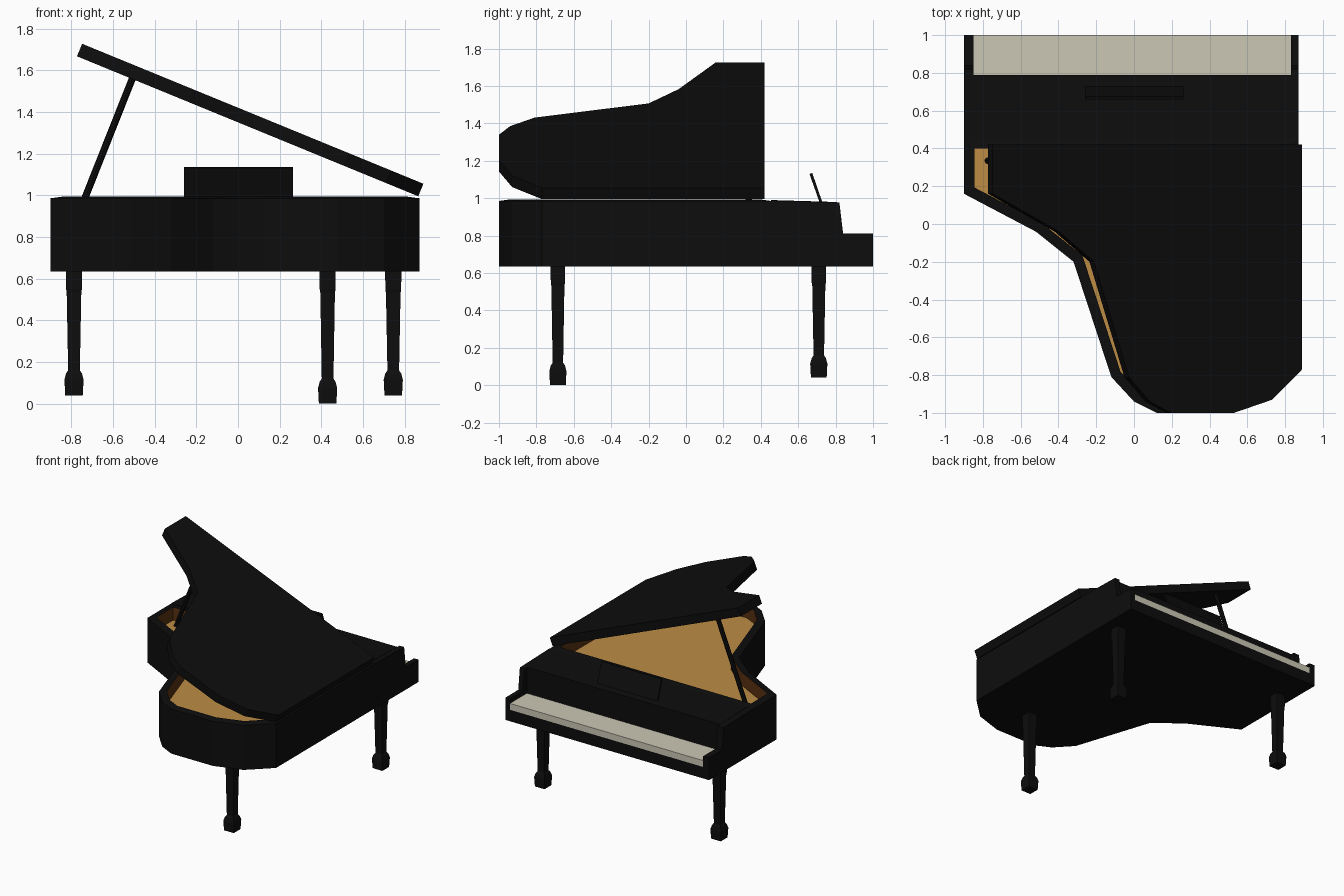
import bpy, bmesh, math
from mathutils import Matrix, Vector

cube = bpy.data.objects.get("Cube")
if cube:
    bpy.data.objects.remove(cube)


def material(name, rgb):
    m = bpy.data.materials.new(name)
    m.use_nodes = True
    m.diffuse_color = (*rgb, 1)
    m.node_tree.nodes["Principled BSDF"].inputs["Base Color"].default_value = (*rgb, 1)
    return m


black = material("black_lacquer", (0.004, 0.004, 0.004))
tan = material("soundboard_tan", (0.51, 0.265, 0.06))
brown = material("inner_rim_brown", (0.10, 0.032, 0.006))
cream = material("key_cream", (0.6, 0.57, 0.46))


def finish(name, bm, *mats):
    bmesh.ops.recalc_face_normals(bm, faces=bm.faces)
    mesh = bpy.data.meshes.new(name)
    bm.to_mesh(mesh)
    bm.free()
    for m in mats:
        mesh.materials.append(m)
    obj = bpy.data.objects.new(name, mesh)
    bpy.context.collection.objects.link(obj)
    return obj


def loft(name, loops, mats, indices=None):
    """Join rings of points; indices = material of each band, then of the last cap."""
    bm = bmesh.new()
    rings = [[bm.verts.new(p) for p in loop] for loop in loops]
    n = len(rings[0])
    indices = indices or [0] * len(rings)
    for a, b, idx in zip(rings, rings[1:], indices):
        for i in range(n):
            j = (i + 1) % n
            bm.faces.new((a[i], a[j], b[j], b[i])).material_index = idx
    bm.faces.new(rings[0][::-1])
    bm.faces.new(rings[-1]).material_index = indices[-1]
    return finish(name, bm, *mats)


def side_profile(name, pts, x0, x1, mat):
    """Extrude a (y, z) profile across x."""
    return loft(name, [[(x, y, z) for y, z in pts] for x in (x0, x1)], [mat])


def at_height(pts, z):
    return [(x, y, z) for x, y in pts]


def inset(pts, d):
    """Mitred inward offset of a counter-clockwise outline."""
    out = []
    for i, p in enumerate(pts):
        p, a, b = Vector(p), Vector(pts[i - 1]), Vector(pts[(i + 1) % len(pts)])
        e1, e2 = (p - a).normalized(), (b - p).normalized()
        n1, n2 = Vector((-e1.y, e1.x)), Vector((-e2.y, e2.x))
        out.append(tuple(p + (n1 + n2) * (d / (1 + n1.dot(n2)))))
    return out


LEFT, RIGHT, BASE = -0.9, 0.87, 0.635
CURVE = [(LEFT, 0.16), (-0.52, -0.04), (-0.32, -0.2), (-0.12, -0.81), (0, -0.94),
         (0.12, -1), (0.48, -1), (0.7, -0.93), (RIGHT, -0.77)]


def outline(back):
    return [(LEFT, back)] + CURVE + [(RIGHT, back)]


# Case with hollow interior and soundboard
outer = outline(0.455)
inner = inset(outer, 0.055)
loft("case", [at_height(outer, BASE), at_height(outer, 0.985),
              at_height(inner, 0.993), at_height(inner, 0.89)],
     [black, brown, tan], [0, 0, 1, 2])

# Raised lid, hinged on one long side
hinge = Vector((0.865, 0, 0.995))
lid_shape = [(x - RIGHT, y) for x, y in outline(0.42)]
lid = loft("lid", [at_height(lid_shape, 0), at_height(lid_shape, 0.065)], [black])
lid.data.transform(Matrix.Translation(hinge) @ Matrix.Rotation(math.radians(22.3), 4, 'Y'))

# Lid prop
foot, tip = Vector((-0.775, 0.335, 0.885)), Vector((-0.505, 0.335, 1.565))
bm = bmesh.new()
bmesh.ops.create_cone(bm, cap_ends=True, segments=8, radius1=0.017, radius2=0.017,
                      depth=(tip - foot).length)
bm.transform(Matrix.Translation((foot + tip) / 2)
             @ (tip - foot).to_track_quat('Z', 'Y').to_matrix().to_4x4())
finish("lid_prop", bm, black)

# Shelf, key bed, cheeks and keys
side_profile("shelf_and_key_bed", [(0.455, BASE), (0.455, 0.99), (0.79, 0.98),
                                   (0.79, 0.725), (1, 0.725), (1, BASE)], -0.85, 0.83, black)
for name, x0, x1 in (("right_cheek", LEFT, -0.85), ("left_cheek", 0.83, RIGHT)):
    side_profile(name, [(0.455, BASE), (0.455, 0.987), (0.82, 0.978), (0.84, 0.81),
                        (1, 0.81), (1, BASE)], x0, x1, black)
side_profile("keys", [(0.79, 0.725), (0.79, 0.775), (1, 0.775), (1, 0.725)],
             -0.85, 0.83, cream)

# Music desk
side_profile("music_desk", [(0.715, 0.975), (0.66, 1.13), (0.675, 1.135), (0.73, 0.975)],
             -0.26, 0.263, black)


# Square tapered legs with block feet
def leg(name, x, y, bottom):
    rings = [(bottom, 0.042), (bottom + 0.075, 0.046), (bottom + 0.105, 0.038),
             (bottom + 0.12, 0.028), (0.53, 0.035), (0.55, 0.038), (BASE + 0.01, 0.039)]
    loft(name, [[(x + sx * r, y + sy * r, z) for sx, sy in
                 ((-1, -1), (1, -1), (1, 1), (-1, 1))] for z, r in rings], [black])


leg("tail_leg", 0.43, -0.685, 0)
leg("right_keyboard_leg", -0.787, 0.71, 0.04)
leg("left_keyboard_leg", 0.745, 0.71, 0.04)
